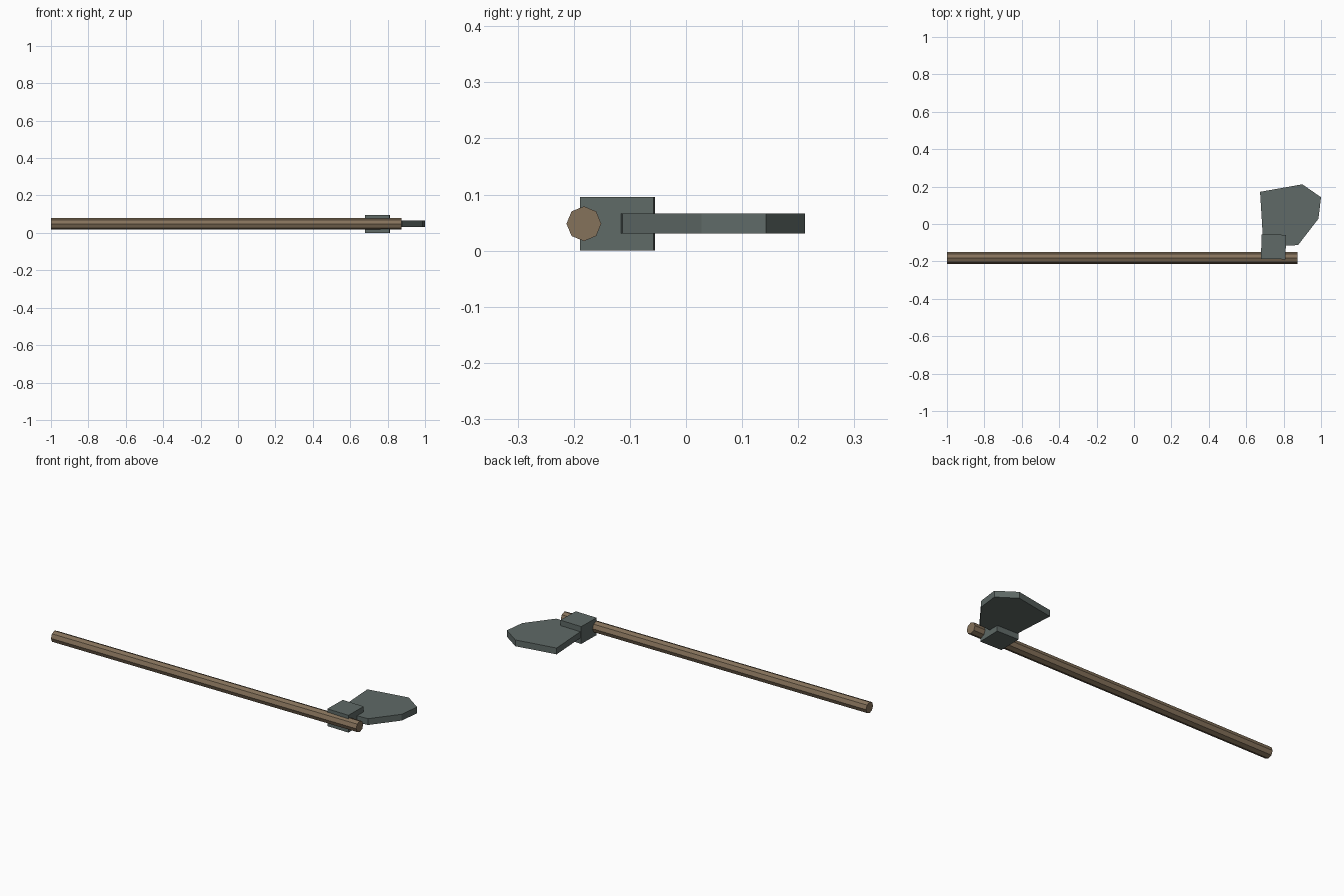
import bpy, bmesh, math
from mathutils import Matrix

if "Cube" in bpy.data.objects:
    bpy.data.objects.remove(bpy.data.objects["Cube"])


def material(name, color):
    m = bpy.data.materials.new(name)
    m.diffuse_color = (*color, 1.0)
    m.use_nodes = True
    m.node_tree.nodes["Principled BSDF"].inputs["Base Color"].default_value = m.diffuse_color
    return m


wood = material("brown wood", (0.235, 0.168, 0.104))
metal = material("grey green metal", (0.115, 0.144, 0.135))


def make_object(name, bm, mat):
    bmesh.ops.recalc_face_normals(bm, faces=bm.faces)
    mesh = bpy.data.meshes.new(name)
    bm.to_mesh(mesh)
    bm.free()
    mesh.materials.append(mat)
    obj = bpy.data.objects.new(name, mesh)
    bpy.context.collection.objects.link(obj)
    return obj


def plate(name, outline, z0, z1, mat):
    bm = bmesh.new()
    face = bm.faces.new([bm.verts.new((x, y, z0)) for x, y in outline])
    top = bmesh.ops.extrude_face_region(bm, geom=[face])["geom"]
    verts = [v for v in top if isinstance(v, bmesh.types.BMVert)]
    bmesh.ops.translate(bm, verts=verts, vec=(0, 0, z1 - z0))
    return make_object(name, bm, mat)


# Handle: eight-sided rod lying along x
bm = bmesh.new()
bmesh.ops.create_cone(bm, cap_ends=True, segments=8, radius1=0.031,
                      radius2=0.031, depth=1.875,
                      matrix=Matrix.Rotation(math.pi / 2, 4, 'Y'))
handle = make_object("handle", bm, wood)
handle.location = (-0.0625, -0.182, 0.048)

# Collar block that grips the handle, turned very slightly
bm = bmesh.new()
bmesh.ops.create_cube(bm, size=1, matrix=Matrix.Diagonal((0.131, 0.131, 0.096, 1)))
collar = make_object("collar", bm, metal)
collar.location = (0.746, -0.122, 0.048)
collar.rotation_euler.z = math.radians(-1.3)

# Blade: flat angular plate running into the collar
plate("blade", [(0.674, 0.172), (0.90, 0.212), (1.0, 0.143), (0.986, 0.028),
                (0.877, -0.113), (0.692, -0.12)], 0.031, 0.066, metal)
